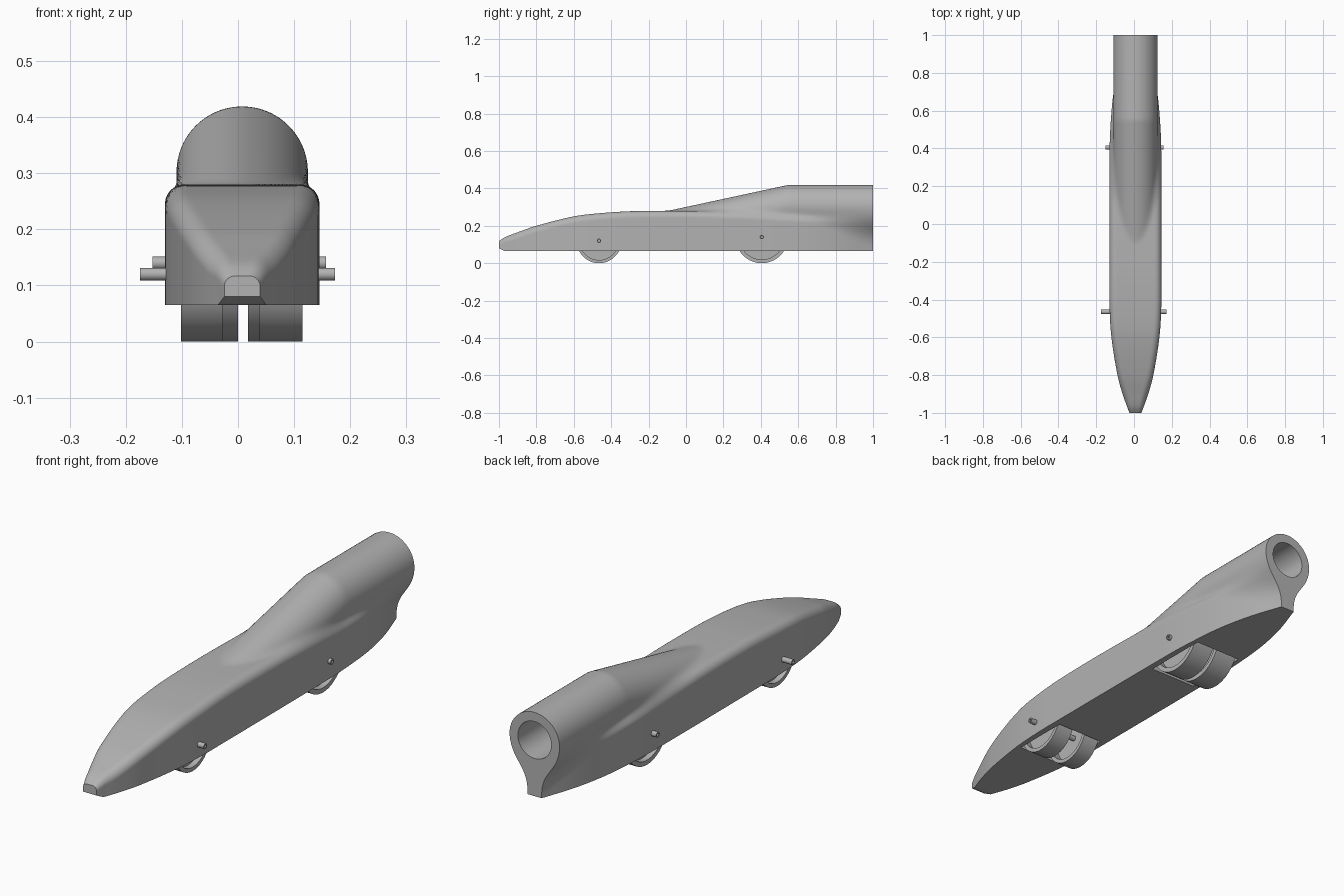
import bpy, bmesh, math
from mathutils import Matrix

CX = 0.0075          # centre line of the car
FLOOR = 0.065        # underside of the body

if bpy.data.objects.get("Cube"):
    bpy.data.objects.remove(bpy.data.objects["Cube"])

grey = bpy.data.materials.new("plain_grey")
grey.use_nodes = True
COLOUR = (0.45, 0.45, 0.45, 1)
grey.diffuse_color = COLOUR
grey.node_tree.nodes["Principled BSDF"].inputs["Base Color"].default_value = COLOUR


def finish(bm, name):
    bmesh.ops.recalc_face_normals(bm, faces=bm.faces)
    mesh = bpy.data.meshes.new(name)
    bm.to_mesh(mesh)
    bm.free()
    mesh.materials.append(grey)
    obj = bpy.data.objects.new(name, mesh)
    bpy.context.collection.objects.link(obj)
    return obj


def smooth(obj, angle=30):
    bpy.ops.object.select_all(action="DESELECT")
    obj.select_set(True)
    bpy.context.view_layer.objects.active = obj
    bpy.ops.object.shade_smooth_by_angle(angle=math.radians(angle))


def bridge(bm, rings, closed=False):
    pairs = list(zip(rings, rings[1:])) + ([(rings[-1], rings[0])] if closed else [])
    for a, b in pairs:
        for i in range(len(a)):
            j = (i + 1) % len(a)
            bm.faces.new((a[i], a[j], b[j], b[i]))


def curve(points, y):
    """Smooth curve through (y, value) points."""
    def slope(i):
        a, b = points[max(i - 1, 0)], points[min(i + 1, len(points) - 1)]
        return (b[1] - a[1]) / (b[0] - a[0])
    for i, ((y0, v0), (y1, v1)) in enumerate(zip(points, points[1:])):
        if y <= y1:
            t, h = (y - y0) / (y1 - y0), y1 - y0
            return ((1 + 2 * t) * (1 - t) ** 2 * v0 + t * (1 - t) ** 2 * h * slope(i)
                    + t * t * (3 - 2 * t) * v1 - t * t * (1 - t) * h * slope(i + 1))
    return points[-1][1]


# Body: rounded slab blended into a rising round barrel
HALF_WIDTH = [(-1, 0.032), (-0.97, 0.043), (-0.9, 0.068), (-0.8, 0.095), (-0.6, 0.127), (-0.45, 0.1365),
              (-0.3, 0.1375), (0.4, 0.1365), (0.55, 0.13), (0.7, 0.115), (0.85, 0.083), (1, 0.033)]
TOP = [(-1, 0.117), (-0.97, 0.138), (-0.9, 0.165), (-0.8, 0.2), (-0.6, 0.25), (-0.45, 0.268),
       (-0.25, 0.279), (0.1, 0.278), (0.4, 0.265), (0.7, 0.25), (1, 0.24)]
BARREL_R, BARREL_Z, BEND, TIP = 0.117, 0.302, 0.55, -0.1


def section(y, x, z):
    """Signed distance from the outline of the body at y."""
    w, top = curve(HALF_WIDTH, y), curve(TOP, y)
    r = min(0.035, w * 0.6)
    qx, qz = abs(x) - w + r, z - top + r
    slab = math.hypot(max(qx, 0), max(qz, 0)) + min(max(qx, qz), 0) - r
    if y < TIP:
        return slab
    drop = max(0, (BEND - y) / (BEND - TIP)) * 0.14
    barrel = math.hypot(x, z - BARREL_Z + drop) - BARREL_R
    k = curve([(TIP, 0.004), (0.3, 0.03), (0.7, 0.03), (1, 0.11)], y)
    h = max(k - abs(slab - barrel), 0)
    return min(slab, barrel) - h * h / (4 * k)


def reach(y, z, dx, dz):
    """Distance along a ray from the middle to the outline."""
    lo, hi = 0, 0.4
    for _ in range(22):
        mid = (lo + hi) / 2
        if section(y, dx * mid, z + dz * mid) < 0:
            lo = mid
        else:
            hi = mid
    return lo


STEPS, RAYS = 130, 48
bm = bmesh.new()
rings = []
for s in range(STEPS + 1):
    y = -1 + 2 * (s / STEPS) ** 1.1
    lift = 0.015 * max(0, 1 - (y + 1) / 0.03)
    floor = FLOOR + lift
    mid = (floor + min(curve(TOP, y), 0.28)) / 2
    corner = reach(y, floor, 1, 0)
    start = math.atan2(floor - mid, corner)
    half = [(corner, floor)]
    for i in range(1, RAYS + 1):
        a = start + (math.pi / 2 - start) * i / RAYS
        d = reach(y, mid, math.cos(a), math.sin(a))
        half.append((d * math.cos(a), mid + d * math.sin(a)))
    outline = half + [(-x, z) for x, z in reversed(half[:-1])]
    rings.append([bm.verts.new((CX + x, y, z)) for x, z in outline])
bridge(bm, rings)
bm.faces.new(rings[0])
bm.faces.new(rings[-1])
body = finish(bm, "body")


# Cutters: wheel wells and the rear bore
def cut(cutter):
    cutter.hide_render = True
    mod = body.modifiers.new(cutter.name, "BOOLEAN")
    mod.operation, mod.solver, mod.object = "DIFFERENCE", "EXACT", cutter
    bpy.context.view_layer.objects.active = body
    bpy.ops.object.modifier_apply(modifier=mod.name)
    bpy.data.objects.remove(cutter)


def well(name, y, length, top):
    bm = bmesh.new()
    bmesh.ops.create_cube(bm, size=1)
    bmesh.ops.scale(bm, vec=(0.221, length, top), verts=bm.verts)
    bmesh.ops.translate(bm, vec=(CX, y, top / 2), verts=bm.verts)
    cut(finish(bm, name))


well("front_well", -0.465, 0.25, 0.235)
well("rear_well", 0.405, 0.29, 0.245)
bm = bmesh.new()
bmesh.ops.create_cone(bm, cap_ends=True, segments=64, radius1=0.078, radius2=0.078, depth=0.8,
                      matrix=Matrix.Translation((CX, 1, BARREL_Z)) @ Matrix.Rotation(math.pi / 2, 4, "X"))
cut(finish(bm, "bore_cutter"))
smooth(body)


# Wheels and axles: profiles of (x, radius) spun about the x direction
def spin(name, profile, y, z, segments):
    bm = bmesh.new()
    rings = []
    for x, r in profile:
        angles = [math.tau * i / segments for i in range(segments)]
        rings.append([bm.verts.new((x, y + r * math.cos(a), z + r * math.sin(a))) for a in angles])
    bridge(bm, rings, closed=True)
    smooth(finish(bm, name))


def wheel(name, outer, inner, y, radius):
    side = 1 if inner > outer else -1
    web, rim = outer + side * 0.025, radius * 0.86
    spin(name, [(outer, radius), (inner, radius), (inner, rim), (web + side * 0.012, rim),
                (web + side * 0.012, 0.01), (web, 0.01), (web, rim), (outer, rim)], y, radius, 64)


def axle(name, x0, x1, y, z):
    spin(name, [(x0, 0.0115), (x1, 0.0115), (x1, 0.006), (x0, 0.006)], y, z, 24)


for end, y, radius, inner_right, inner_left, x0, x1 in (
        ("front", -0.465, 0.12, -0.028, 0.037, -0.175, 0.173),
        ("rear", 0.405, 0.14, 0, 0.018, -0.152, 0.157)):
    wheel(end + "_right_wheel", -0.102, inner_right, y, radius)
    wheel(end + "_left_wheel", 0.115, inner_left, y, radius)
    axle(end + "_axle", x0, x1, y, radius)
